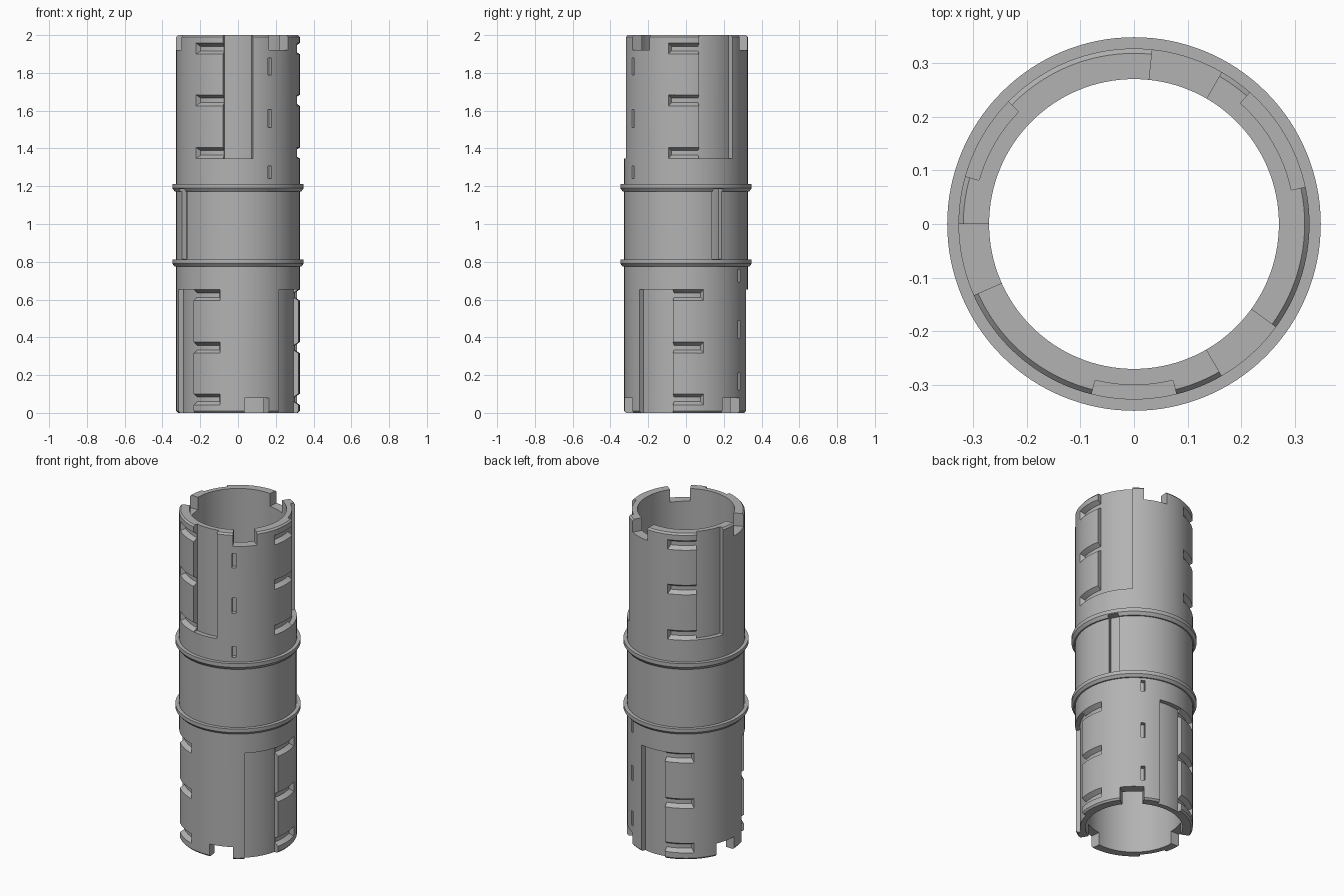
import bpy, bmesh, math

if "Cube" in bpy.data.objects:
    bpy.data.objects.remove(bpy.data.objects["Cube"], do_unlink=True)

# Single plain grey plastic
grey = bpy.data.materials.new("plain grey")
grey.use_nodes = True
grey.diffuse_color = (0.45, 0.45, 0.45, 1)
grey.node_tree.nodes["Principled BSDF"].inputs["Base Color"].default_value = (0.45, 0.45, 0.45, 1)


def new_object(name, bm):
    bmesh.ops.recalc_face_normals(bm, faces=bm.faces[:])
    mesh = bpy.data.meshes.new(name)
    bm.to_mesh(mesh)
    bm.free()
    mesh.materials.append(grey)
    obj = bpy.data.objects.new(name, mesh)
    bpy.context.collection.objects.link(obj)
    return obj


def lathe(bm, profile, steps=128):
    """Closed (r, z) profile turned fully around z."""
    rings = []
    for i in range(steps):
        a = 2 * math.pi * i / steps
        rings.append([bm.verts.new((r * math.cos(a), r * math.sin(a), z)) for r, z in profile])
    n = len(profile)
    for i in range(steps):
        p, q = rings[i], rings[(i + 1) % steps]
        for j in range(n):
            bm.faces.new((p[j], q[j], q[(j + 1) % n], p[(j + 1) % n]))


def sector(bm, a0, a1, profile, flip=False, slant=0.0):
    """(r, z) profile swept from a0 to a1 degrees; slant insets the start of
    the inner points; flip turns the piece end over end about the x axis."""
    steps = max(2, round((a1 - a0) / 2.4))
    inner = min(r for r, z in profile)
    rings = []
    for i in range(steps + 1):
        t = i / steps
        ring = []
        for r, z in profile:
            start = a0 + (slant if r == inner else 0)
            a = math.radians(start + (a1 - start) * t)
            x, y = r * math.cos(a), r * math.sin(a)
            ring.append(bm.verts.new((x, -y, 2 - z) if flip else (x, y, z)))
        rings.append(ring)
    n = len(profile)
    for p, q in zip(rings, rings[1:]):
        for j in range(n):
            bm.faces.new((p[j], q[j], q[(j + 1) % n], p[(j + 1) % n]))
    bm.faces.new(rings[0])
    bm.faces.new(rings[-1])


def box(r0, r1, z0, z1):
    return [(r0, z0), (r1, z0), (r1, z1), (r0, z1)]


def cut(target, name, bm):
    cutter = new_object(name, bm)
    cutter.hide_render = True
    mod = target.modifiers.new(name, 'BOOLEAN')
    mod.operation = 'DIFFERENCE'
    mod.solver = 'EXACT'
    mod.object = cutter
    bpy.context.view_layer.objects.active = target
    bpy.ops.object.modifier_apply(modifier=mod.name)
    bpy.data.objects.remove(cutter, do_unlink=True)


# Tube with chamfered ends and two lipped collars
R, RI = 0.327, 0.27
bm = bmesh.new()
lathe(bm, [
    (RI, 0), (0.318, 0), (R, 0.01),
    (R, 0.775), (0.335, 0.775), (0.348, 0.79), (0.348, 0.812), (R, 0.812),
    (R, 1.172), (0.335, 1.172), (0.348, 1.19), (0.348, 1.213), (R, 1.213),
    (R, 1.99), (0.318, 2), (RI, 2)])
tube = new_object("coupling_tube", bm)

# Long shallow channels running out to each end
channels = [(12.2, 48.6), (135.8, 164.2), (256, 284)]
bm = bmesh.new()
for flip in (False, True):
    for a0, a1 in channels:
        sector(bm, a0, a1, box(0.30, 0.36, 1.347, 2.05), flip)
cut(tube, "channel_cutter", bm)

# Three bevelled locking pockets beside each channel
bm = bmesh.new()
for flip in (False, True):
    for a0, a1 in channels:
        for z in (1.928, 1.655, 1.376):
            pocket = [(0.301, z - 0.012), (0.345, z - 0.041), (0.345, z + 0.041), (0.301, z + 0.012)]
            sector(bm, a0 - 30, a0 + 1, pocket, flip, slant=3)
cut(tube, "pocket_cutter", bm)

# Notches through the rim
bm = bmesh.new()
for flip in (False, True):
    for a0 in (60, 180, 300):
        sector(bm, a0, a0 + 24, box(0.2, 0.4, 1.922, 2.05), flip)
cut(tube, "rim_notch_cutter", bm)

# One column of narrow slots on each half
bm = bmesh.new()
for flip in (False, True):
    for z0, z1 in ((1.79, 1.88), (1.512, 1.605), (1.24, 1.308)):
        sector(bm, 299.2, 303, box(0.30, 0.36, z0, z1), flip)
cut(tube, "slot_cutter", bm)

# Two opposite upright grooves between the collars
bm = bmesh.new()
for a0 in (25, 204.5):
    sector(bm, a0, a0 + 10, box(0.30, 0.345, 0.8135, 1.187))
cut(tube, "groove_cutter", bm)

# Smooth the round walls, keep the cut edges crisp
for o in bpy.context.selected_objects:
    o.select_set(False)
tube.select_set(True)
bpy.context.view_layer.objects.active = tube
bpy.ops.object.shade_smooth_by_angle(angle=math.radians(25))
